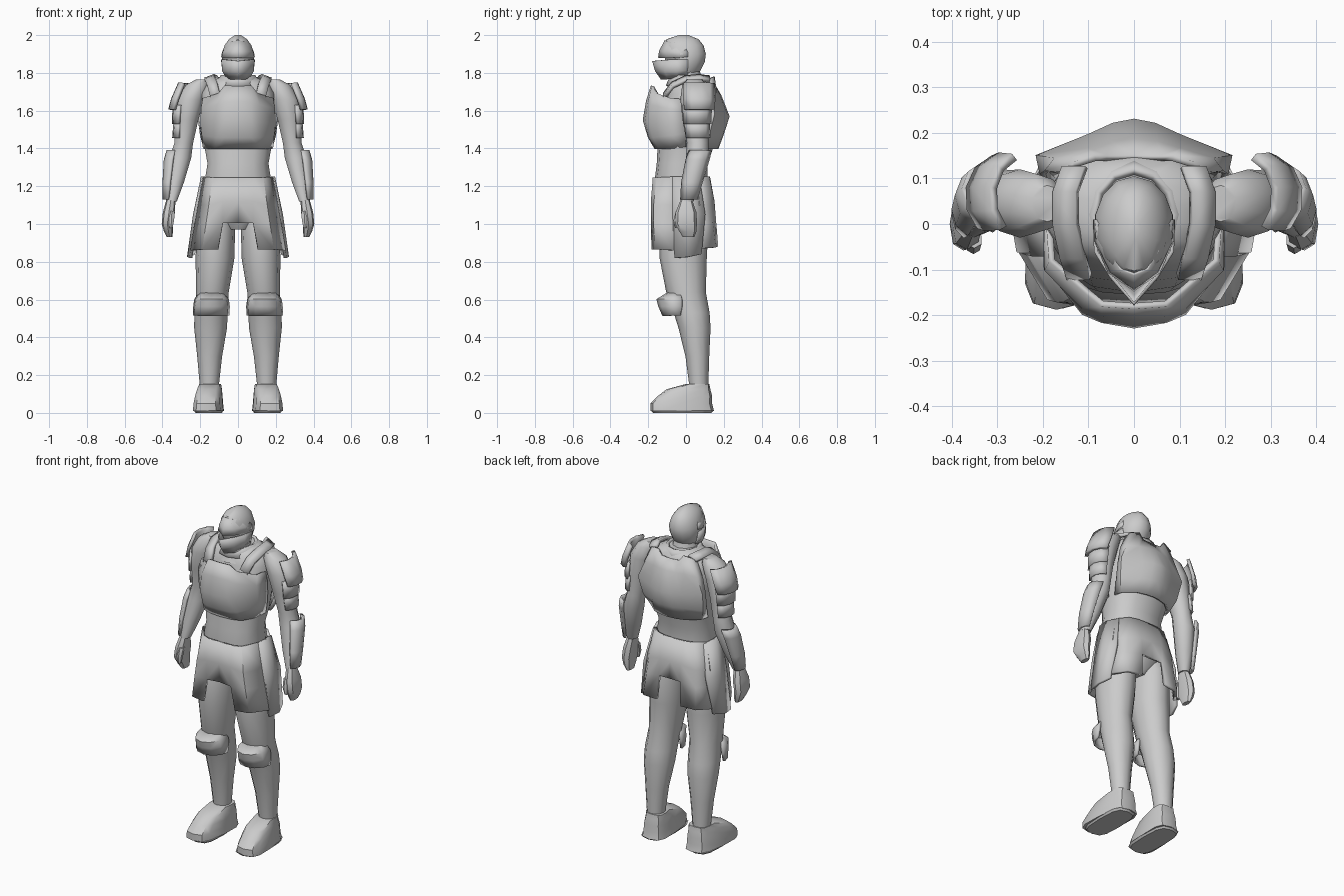
import bpy, bmesh
from math import cos, sin, radians


def finish(name, bm, mirror=False, thick=0, angle=42):
    bmesh.ops.recalc_face_normals(bm, faces=bm.faces[:])
    me = bpy.data.meshes.new(name)
    bm.to_mesh(me)
    bm.free()
    ob = bpy.data.objects.new(name, me)
    bpy.context.collection.objects.link(ob)
    bpy.ops.object.select_all(action='DESELECT')
    ob.select_set(True)
    bpy.context.view_layer.objects.active = ob
    bpy.ops.object.shade_smooth_by_angle(angle=radians(angle))
    if mirror:
        ob.modifiers.new("mirror", 'MIRROR').merge_threshold = 0.002
    if thick:
        s = ob.modifiers.new("thickness", 'SOLIDIFY')
        s.thickness, s.offset = thick, 0
    return ob


def grid(rows, closed=False):
    """Skin of quads over rows of points; None leaves a hole."""
    bm = bmesh.new()
    vs = [[bm.verts.new(p) if p else None for p in r] for r in rows]
    n = len(vs[0])
    for a, b in zip(vs, vs[1:]):
        for i in range(n if closed else n - 1):
            j = (i + 1) % n
            quad = (a[i], a[j], b[j], b[i])
            if None not in quad:
                bm.faces.new(quad)
    if closed:
        bm.faces.new(vs[0])
        bm.faces.new(vs[-1])
    return bm


def arc(ring, a0, a1, n, power=1.0):
    """Points at n angles on a horizontal (super)ellipse cx, cy, z, rx, ry."""
    cx, cy, z, rx, ry = ring
    pts = []
    for i in range(n):
        a = radians(a0 + (a1 - a0) * i / (n - 1))
        c, s = cos(a), sin(a)
        c = abs(c) ** power * (1 if c >= 0 else -1)
        s = abs(s) ** power * (1 if s >= 0 else -1)
        pts.append((cx + rx * c, cy + ry * s, z))
    return pts


def loft(name, rings, n=10, mirror=False, power=1.0):
    rows = [arc(r, -90, 270, n + 1, power)[:-1] for r in rings]
    return finish(name, grid(rows, True), mirror)


def wrap(name, rings, a0, a1, n, thick=0.016):
    return finish(name, grid([arc(r, a0, a1, n) for r in rings]), True, thick)


def plate(name, rows, thick=0.016):
    return finish(name, grid(rows), True, thick)


# body under the armour
loft("torso", [(0, -.02, .97, .06, .08), (0, -.02, 1.05, .15, .13), (0, -.025, 1.24, .178, .14),
               (0, -.02, 1.32, .165, .135), (0, 0, 1.42, .183, .15), (0, .02, 1.58, .195, .15),
               (0, .03, 1.69, .195, .13), (0, .03, 1.745, .165, .115), (0, .03, 1.78, .09, .085)], 14, power=.85)
loft("neck", [(0, .0, 1.70, .1, .11), (0, .0, 1.75, .08, .085), (0, .0, 1.83, .06, .07)], 10)

# helmet: dome, pointed brow, lower visor
loft("helmet_dome", [(0, -.01, 1.775, .05, .05), (0, -.005, 1.81, .075, .08), (0, -.005, 1.86, .088, .105),
                     (0, -.005, 1.90, .087, .11), (0, -.012, 1.945, .073, .105), (0, -.018, 1.978, .05, .085),
                     (0, -.012, 2.0, .015, .025)], 14)
plate("helmet_brow", [[(0, -.11, 1.972), (.03, -.098, 1.966), (.05, -.06, 1.96), (.055, -.02, 1.962)],
                      [(0, -.14, 1.915), (.05, -.103, 1.915), (.078, -.045, 1.91), (.082, .01, 1.91)],
                      [(0, -.145, 1.88), (.055, -.105, 1.88), (.085, -.035, 1.88), (.086, .01, 1.885)]], .006)
plate("helmet_visor", [[(0, -.175, 1.863), (.05, -.115, 1.868), (.084, -.06, 1.872), (.086, .01, 1.87)],
                       [(0, -.16, 1.81), (.05, -.11, 1.81), (.08, -.05, 1.81), (.08, .01, 1.815)],
                       [(0, -.13, 1.768), (.04, -.095, 1.768), (.06, -.045, 1.775), (.06, .01, 1.79)]], .008)

# chest and back plates
plate("breastplate", [
    [(0, -.18, 1.73), (.07, -.175, 1.73), (.1, -.15, 1.69), (.18, -.08, 1.665), (.185, -.01, 1.66)],
    [(0, -.205, 1.65), (.07, -.195, 1.645), (.11, -.18, 1.63), (.19, -.1, 1.61), (.19, 0, 1.6)],
    [(0, -.222, 1.55), (.07, -.21, 1.55), (.11, -.193, 1.54), (.192, -.09, 1.53), (.192, 0, 1.53)],
    [(0, -.195, 1.46), (.07, -.19, 1.46), (.11, -.17, 1.46), (.185, -.08, 1.47), (.19, 0, 1.48)],
    [(0, -.16, 1.40), (.07, -.155, 1.40), (.12, -.14, 1.40), (.155, -.08, 1.40), (.18, 0, 1.41)]], .014)
plate("backplate", [
    [(0, .145, 1.74), (.06, .145, 1.745), (.085, .145, 1.78), (.13, .13, 1.77), (.15, .11, 1.75)],
    [(0, .18, 1.68), (.05, .175, 1.68), (.1, .16, 1.68), (.17, .14, 1.67), (.19, .115, 1.66)],
    [(0, .224, 1.57), (.045, .215, 1.57), (.1, .19, 1.57), (.21, .147, 1.58), (.2, .11, 1.58)],
    [(0, .195, 1.48), (.045, .19, 1.48), (.1, .17, 1.48), (.195, .12, 1.47), (.19, .08, 1.47)],
    [(0, .165, 1.40), (.045, .16, 1.40), (.1, .145, 1.40), (.165, .09, 1.40), (.175, .05, 1.40)]], .014)

# collar straps curving over the shoulders
path = [(.115, -.115, 1.675), (.13, -.07, 1.735), (.145, 0, 1.767), (.145, .07, 1.773), (.125, .125, 1.765)]
plate("shoulder_strap", [[(x - .02, y, z + .012), (x + .03, y, z - .008)] for x, y, z in path], .02)
wrap("collar", [(0, .02, 1.73, .11, .12), (0, .02, 1.785, .085, .095)], -90, 90, 7)

# arms and hands
loft("arm", [(.19, .045, 1.765, .035, .04), (.215, .045, 1.735, .065, .065), (.25, .045, 1.66, .076, .075),
             (.272, .05, 1.55, .065, .068), (.287, .062, 1.43, .052, .058), (.305, .06, 1.35, .06, .06),
             (.332, .03, 1.22, .048, .05), (.352, .005, 1.12, .03, .035)], 10, True)
loft("hand", [(.355, .002, 1.13, .024, .03), (.366, 0, 1.06, .032, .056), (.374, 0, 1.0, .03, .058),
              (.368, .01, .96, .024, .045), (.362, .014, .93, .014, .03)], 8, True, .8)
loft("thumb", [(.35, -.035, 1.07, .018, .018), (.352, -.05, 1.02, .016, .016),
               (.355, -.048, .98, .01, .01)], 6, True)

# arm plates
wrap("shoulder_plate", [(.245, .06, 1.745, .065, .09), (.272, .06, 1.66, .076, .093),
                        (.29, .06, 1.605, .072, .085)], -50, 75, 5, .018)
wrap("upper_arm_plate_a", [(.268, .055, 1.63, .072, .08), (.28, .055, 1.53, .064, .076)], -60, 75, 5, .014)
wrap("upper_arm_plate_b", [(.275, .055, 1.545, .06, .07), (.285, .06, 1.455, .057, .065)], -60, 75, 5, .014)
wrap("forearm_plate", [(.305, .075, 1.39, .066, .06), (.315, .06, 1.34, .071, .063),
                       (.335, .03, 1.22, .058, .056), (.35, .015, 1.13, .042, .045)], -65, 70, 5, .014)

# skirt of hanging plates: notched front and back, flared sides
plate("front_skirt", [
    [(0, -.168, 1.245), (.08, -.168, 1.245), (.13, -.15, 1.245), (.18, -.06, 1.25)],
    [(0, -.175, 1.12), (.08, -.178, 1.12), (.15, -.165, 1.1), (.208, -.06, 1.1)],
    [(0, -.165, 1.005), (.08, -.178, 1.005), (.165, -.165, 1.0), (.225, -.06, 1.0)],
    [None, (.105, -.175, .865), (.185, -.16, .865), (.245, -.06, .86)]])
plate("side_tasset", [[(.18, -.07, 1.25), (.188, 0, 1.25), (.165, .07, 1.24)],
                      [(.215, -.07, 1.05), (.23, .01, 1.05), (.205, .1, 1.05)],
                      [(.25, -.06, .82), (.262, .01, .825), (.235, .08, .84)]])
plate("back_skirt", [
    [(0, .118, 1.25), (.07, .115, 1.25), (.12, .1, 1.25), (.17, .05, 1.245)],
    [(0, .142, 1.12), (.07, .142, 1.12), (.15, .125, 1.1), (.205, .065, 1.1)],
    [(0, .148, 1.02), (.07, .15, 1.02), (.16, .135, 1.0), (.212, .07, 1.0)],
    [None, (.08, .162, .88), (.17, .15, .875), (.225, .08, .87)]], .018)

# legs
loft("leg", [(.11, -.01, 1.1, .08, .1), (.115, -.01, 1.0, .1, .13), (.122, -.015, .82, .103, .125),
             (.135, 0, .64, .086, .105), (.143, .03, .53, .088, .095), (.145, .045, .45, .087, .085),
             (.15, .06, .3, .066, .063), (.152, .068, .14, .05, .05)], 12, True)
wrap("knee_guard", [(.14, -.03, .635, .06, .06), (.14, -.02, .6, .085, .13),
                    (.14, -.02, .565, .09, .12), (.142, -.03, .515, .09, .088)], -180, 0, 7, .014)

# feet, toes turned out slightly
foot = loft("foot", [(.155, -.02, .01, .08, .168), (.155, -.025, .05, .076, .163), (.154, -.005, .09, .071, .143),
                     (.152, .013, .125, .065, .116), (.152, .06, .152, .058, .064)], 12, True, .6)
for v in foot.data.vertices:
    v.co.x -= .08 * v.co.y
loft("sole", [(.155, -.02, 0, .07, .155), (.155, -.02, .012, .078, .165)], 12, True, .6)
